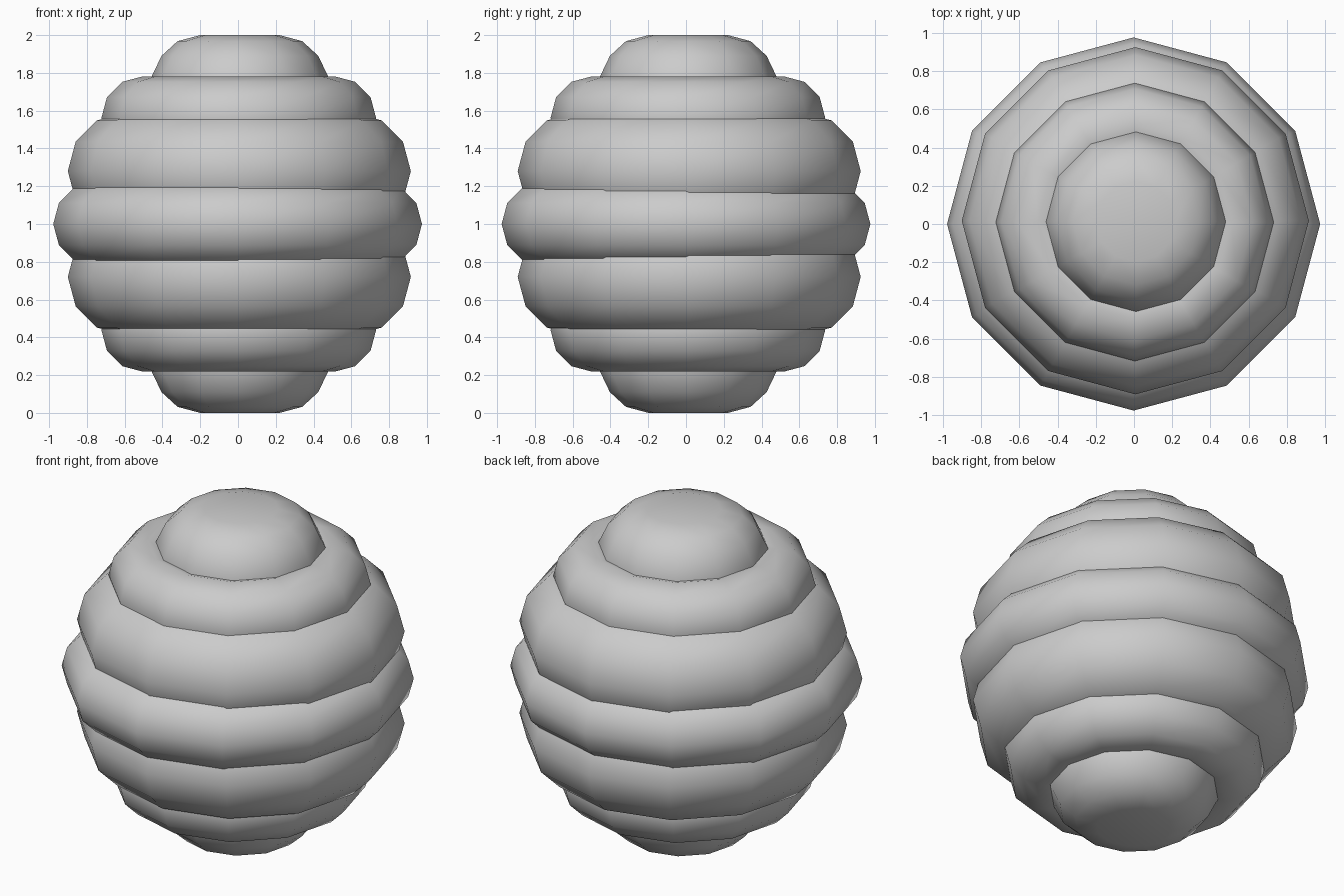
import bpy, math

if "Cube" in bpy.data.objects:
    bpy.data.objects.remove(bpy.data.objects["Cube"])

SIDES = 12


def ring(name, major, minor, x, y, z):
    """Smooth low-poly torus lying flat."""
    bpy.ops.mesh.primitive_torus_add(
        major_segments=SIDES, minor_segments=SIDES,
        major_radius=major, minor_radius=minor, location=(x, y, z))
    ob = bpy.context.object
    ob.name = name
    bpy.ops.object.shade_smooth()


def dome(name, profile, x, y, up):
    """Lathe a (radius, z) profile into a closed cap; up=-1 mirrors about z = 1."""
    verts, faces = [], []
    for r, z in profile:
        for i in range(SIDES):
            a = 2 * math.pi * i / SIDES
            verts.append((x + r * math.cos(a), y + r * math.sin(a), 1 + up * (z - 1)))
    n = len(profile)
    for j in range(n - 1):
        for i in range(SIDES):
            k = (i + 1) % SIDES
            f = (j * SIDES + i, (j + 1) * SIDES + i, (j + 1) * SIDES + k, j * SIDES + k)
            faces.append(f if up > 0 else f[::-1])
    top = tuple(range(SIDES))
    base = tuple(range((n - 1) * SIDES, n * SIDES))[::-1]
    faces += [top, base] if up > 0 else [top[::-1], base[::-1]]
    me = bpy.data.meshes.new(name)
    me.from_pydata(verts, [], faces)
    for p in me.polygons:
        p.use_smooth = True
    ob = bpy.data.objects.new(name, me)
    bpy.context.collection.objects.link(ob)
    bpy.context.view_layer.objects.active = ob
    bpy.ops.object.select_all(action='DESELECT')
    ob.select_set(True)
    bpy.ops.object.shade_smooth_by_angle(angle=math.radians(50))


# widest ring at the middle
ring("middle_ring", 0.753, 0.223, -0.002, 0, 1.0)

# matching rings and end caps above and below
cap = [(0.21, 2.0), (0.33, 1.968), (0.415, 1.89), (0.47, 1.775), (0.47, 1.7)]
for side, up in (("upper", 1), ("lower", -1)):
    ring(side + "_wide_ring", 0.598, 0.31, 0.007, 0.017, 1 + up * 0.28)
    ring(side + "_narrow_ring", 0.507, 0.22, 0.004, 0.01, 1 + up * 0.562)
    dome(side + "_cap", cap, 0.01, 0.012, up)
